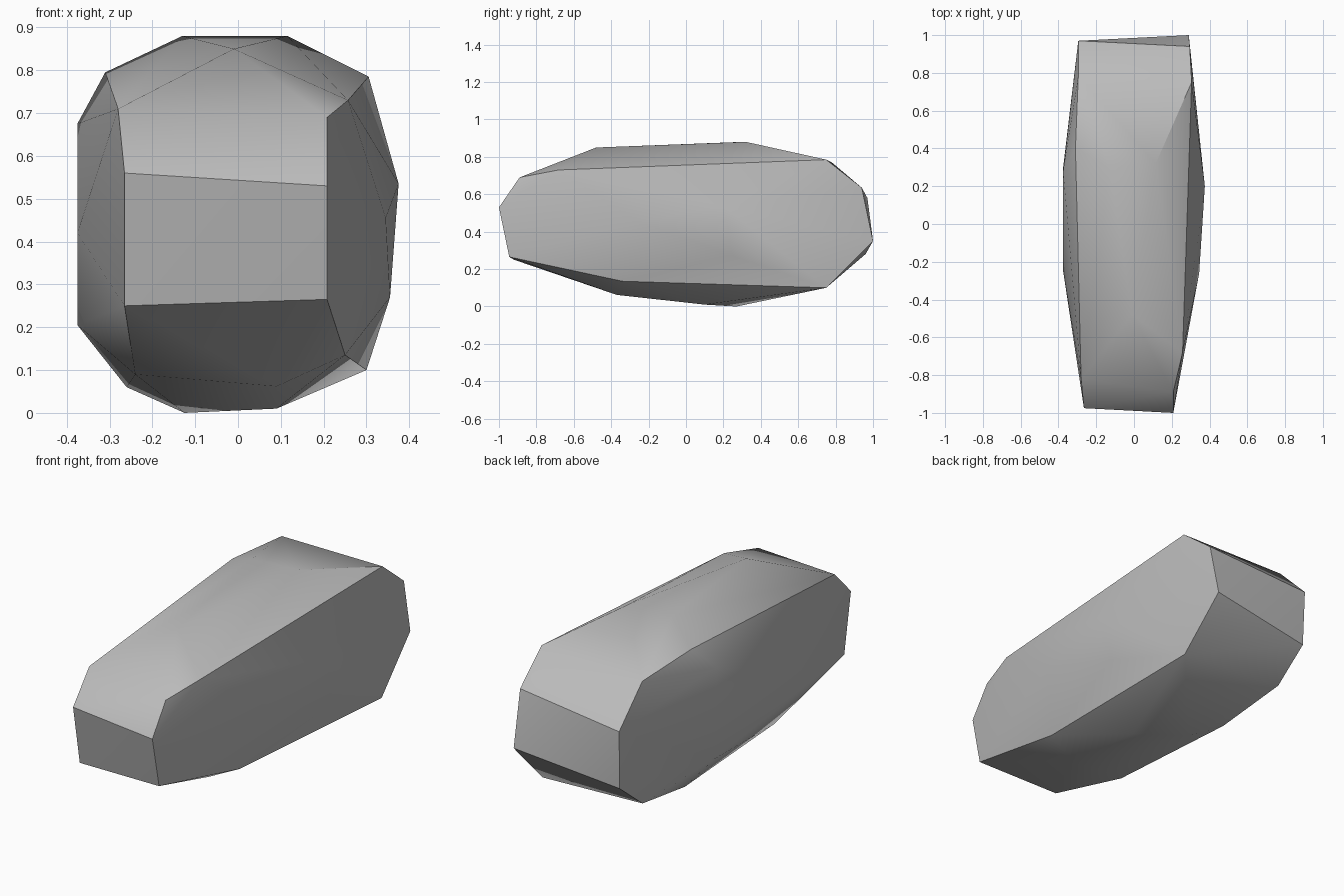
import bpy
import bmesh
import math

# Remove the default cube only
default_cube = bpy.data.objects.get("Cube")
if default_cube:
    bpy.data.objects.remove(default_cube, do_unlink=True)


def flat_material(name, color):
    material = bpy.data.materials.new(name)
    material.use_nodes = True
    material.diffuse_color = color
    shader = next(n for n in material.node_tree.nodes if n.type == "BSDF_PRINCIPLED")
    shader.inputs["Base Color"].default_value = color
    shader.inputs["Roughness"].default_value = 0.9
    return material


def hull_object(name, corners, material, smooth_angle):
    """Wrap a chiselled convex skin around a few corner points."""
    mesh = bpy.data.meshes.new(name)
    bm = bmesh.new()
    for corner in corners:
        bm.verts.new(corner)
    bmesh.ops.convex_hull(bm, input=bm.verts[:])
    loose = [v for v in bm.verts if not v.link_faces]
    bmesh.ops.delete(bm, geom=loose, context="VERTS")
    bmesh.ops.recalc_face_normals(bm, faces=bm.faces[:])
    bm.to_mesh(mesh)
    bm.free()
    mesh.materials.append(material)
    obj = bpy.data.objects.new(name, mesh)
    bpy.context.collection.objects.link(obj)
    bpy.ops.object.select_all(action="DESELECT")
    obj.select_set(True)
    bpy.context.view_layer.objects.active = obj
    bpy.ops.object.shade_smooth_by_angle(angle=smooth_angle)
    return obj


# Blunt front end, with its upper chamfer
front_end = [
    (-.265, -.975, .56), (.208, -1, .53),
    (.208, -.945, .265), (-.265, -.92, .25),
    (-.28, -.82, .71), (.208, -.89, .69),
]

# Blunt back end, with its upper and lower chamfers
back_end = [
    (.295, .94, .635), (.29, 1, .35),
    (-.295, .97, .58), (-.29, .96, .28),
    (.305, .75, .785), (-.295, .78, .77),
    (.3, .75, .1), (-.29, .77, .13),
]

# Low ridge along the top
top_ridge = [
    (-.01, -.48, .85), (-.13, .3, .88), (.115, .32, .88),
    (.257, -.68, .73), (-.31, .4, .795),
]

# Bulging flanks
flanks = [
    (.375, .2, .535), (.345, -.26, .455), (.355, .25, .27),
    (-.375, .28, .675), (-.375, -.25, .42), (-.375, .3, .205),
]

# Rounded underside
underside = [
    (.25, -.34, .135), (.09, -.37, .062), (.09, .1, .01),
    (-.125, .27, 0), (-.26, .38, .06), (-.24, -.385, .09),
]

stone_grey = flat_material("stone grey", (.5, .5, .5, 1))
hull_object(
    "long_rock",
    front_end + back_end + top_ridge + flanks + underside,
    stone_grey,
    math.radians(30),
)
